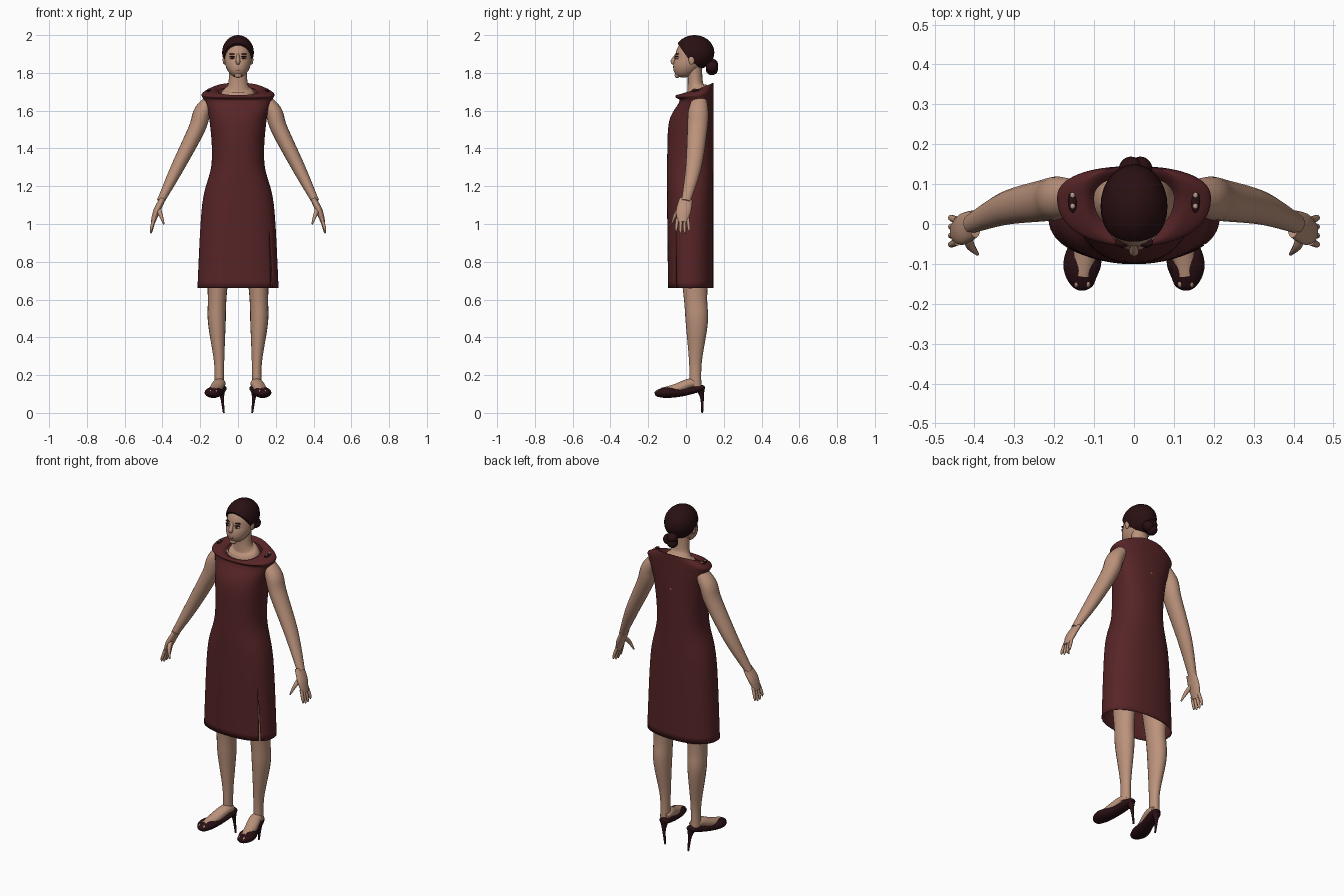
import bpy, bmesh
from math import sin, cos, pi, copysign, radians
from mathutils import Vector

if "Cube" in bpy.data.objects:
    bpy.data.objects.remove(bpy.data.objects["Cube"])

FORWARD = Vector((0, 1, 0))
UP = Vector((0, 0, 1))


def material(name, red, green, blue):
    mat = bpy.data.materials.new(name)
    mat.use_nodes = True
    colour = (red, green, blue, 1)
    mat.diffuse_color = colour
    mat.node_tree.nodes["Principled BSDF"].inputs["Base Color"].default_value = colour
    return mat


SKIN = material("skin", .5, .29, .2)
CLOTH = material("dark red cloth", .095, .018, .02)
HAIR = material("dark hair", .022, .005, .006)
LEATHER = material("shoe leather", .022, .005, .007)
WHITE = material("eye white", .5, .4, .35)
LIP = material("lip", .36, .15, .12)
BUTTON = material("pale button", .45, .32, .26)


def finish(bm, name, mat):
    bmesh.ops.remove_doubles(bm, verts=bm.verts, dist=.00001)
    bmesh.ops.recalc_face_normals(bm, faces=bm.faces)
    mesh = bpy.data.meshes.new(name)
    bm.to_mesh(mesh)
    bm.free()
    mesh.materials.append(mat)
    mesh.shade_smooth()
    mesh.set_sharp_from_angle(angle=radians(60))
    part = bpy.data.objects.new(name, mesh)
    bpy.context.scene.collection.objects.link(part)
    return part


def spline(rows, steps=8):
    """Smooth curve through the rows."""
    result = []
    last = len(rows) - 1
    for i in range(last):
        before, start, end, after = (Vector(rows[max(0, min(last, i + k))]) for k in range(-1, 3))
        leave, arrive = (end - before) / 2, (after - start) / 2
        for step in range(steps):
            t = step / steps
            ease = t * t * (3 - 2 * t)
            result.append(start.lerp(end, ease) + leave * t * (1 - t) ** 2 - arrive * t * t * (1 - t))
    return result + [Vector(rows[last])]


def loft(name, rings, mat, caps=True):
    """Join open rings whose first and last points meet."""
    bm = bmesh.new()
    loops = [[bm.verts.new(point) for point in ring] for ring in rings]
    for low, high in zip(loops, loops[1:]):
        for i in range(len(low) - 1):
            bm.faces.new((low[i], low[i + 1], high[i + 1], high[i]))
    if caps:
        bm.faces.new(loops[0][1:])
        bm.faces.new(loops[-1][1:])
    return finish(bm, name, mat)


def tube(name, rows, mat, side=1, ratio=1, axis=FORWARD, sides=20):
    """Rows are x, y, z and radius; ratio scales the radius along the axis."""
    rows = spline([(side * x, y, z, radius) for x, y, z, radius in rows])
    rings = []
    for i, row in enumerate(rows):
        along = (rows[min(i + 1, len(rows) - 1)] - rows[max(i - 1, 0)]).to_3d().normalized()
        across = axis.cross(along).normalized() * row.w
        depth = along.cross(across) * ratio
        angles = [2 * pi * k / sides for k in range(sides + 1)]
        rings.append([row.to_3d() + across * cos(a) + depth * sin(a) for a in angles])
    return loft(name, rings, mat)


def ball(name, centre, size, mat, lean=0, cut=None):
    """Ellipsoid; its lower half can lean forward, and a plane can cut it."""
    bm = bmesh.new()
    bmesh.ops.create_uvsphere(bm, u_segments=28, v_segments=18, radius=1)
    for vert in bm.verts:
        shift = FORWARD * lean * min(0, vert.co.z)
        vert.co = Vector(centre) + Vector(size) * Vector((0, 0, 0)).dot(UP) + shift + Vector(
            [scale * k for scale, k in zip(size, vert.co)])
    if cut:
        point, normal = cut
        bmesh.ops.bisect_plane(bm, geom=bm.verts[:] + bm.edges[:] + bm.faces[:],
                               plane_co=point, plane_no=normal, clear_inner=True)
        bmesh.ops.holes_fill(bm, edges=[edge for edge in bm.edges if edge.is_boundary], sides=0)
    return finish(bm, name, mat)


# Dress with slit, slanted neckline and turned-in collar: height, half width, front
SILHOUETTE = [(.66, .215, -.095), (1.1, .19, -.1), (1.32, .14, -.1), (1.54, .15, -.09),
              (1.65, .18, -.035), (1.69, .19, -.055), (1.715, .13, -.05), (1.7, .1, -.02)]
rings = []
for height, width, front in spline(SILHOUETTE):
    back = min(.145, width + .02)
    middle = .02 + .045 * max(0, min(1, (height - 1.2) / .4))
    slant = max(0, height - 1.65) / 2
    slit = max(0, .95 - height) / 5
    ring = []
    for i in range(65):
        angle = -.62 + slit / 2 + (2 * pi - slit) * i / 64
        across, along = (copysign(abs(k) ** .88, k) for k in (cos(angle), sin(angle)))
        reach = back - middle if along > 0 else middle - front
        ring.append((width * across, middle + reach * along, height + slant * along))
    rings.append(ring)
dress = loft("dress", rings, CLOTH, caps=False)
dress.modifiers.new("cloth thickness", "SOLIDIFY").thickness = .003

# Neck, chest and head
tube("neck_and_chest", [(0, .05, 1.55, .12), (0, .06, 1.69, .09), (0, .05, 1.74, .052),
                        (0, .045, 1.85, .05)], SKIN, ratio=.8)
ball("head", (0, .03, 1.88), (.072, .087, .105), SKIN, lean=.045)
tube("nose", [(0, -.05, 1.9, .006), (0, -.069, 1.862, .012), (0, -.06, 1.85, .009)], SKIN)
ball("lips", (0, -.056, 1.815), (.021, .011, .008), LIP)
ball("chin", (0, -.046, 1.787), (.02, .014, .014), SKIN)

# Hair cap cut along the hairline, with a knotted bun
ball("hair", (0, .045, 1.908), (.084, .105, .092), HAIR, cut=((0, -.045, 1.957), (0, 1, .7)))
for i in range(3):
    turn = 2 * pi * i / 3
    ball(f"bun_{i}", (.016 * cos(turn), .137, 1.832 + .016 * sin(turn)), (.03, .032, .03), HAIR)

for name, side in (("left", 1), ("right", -1)):
    # Facial features
    ball(name + "_eye", (side * .03, -.047, 1.879), (.014, .012, .007), WHITE)
    ball(name + "_iris", (side * .03, -.055, 1.879), (.007, .006, .006), HAIR)
    ball(name + "_lash", (side * .03, -.048, 1.886), (.016, .012, .003), HAIR)
    ball(name + "_brow", (side * .03, -.045, 1.9), (.018, .011, .003), HAIR)
    ball(name + "_ear", (side * .072, .03, 1.87), (.009, .016, .026), SKIN)

    # Arm and hand
    tube(name + "_arm", [(.15, .07, 1.65, .035), (.19, .065, 1.59, .045), (.22, .06, 1.5, .044),
                         (.32, .04, 1.3, .035), (.41, 0, 1.12, .02)], SKIN, side, ratio=1.2)
    tube(name + "_palm", [(.4, 0, 1.13, .016), (.43, -.013, 1.07, .018),
                          (.45, -.02, 1.01, .012)], SKIN, side, ratio=2.2)
    for i in range(4):
        spread = 1.5 - i
        tip = .945 + .01 * abs(spread)
        tube(f"{name}_finger_{i}", [(.443, .018 * spread - .018, 1.03, .009),
                                    (.458, .022 * spread - .018, tip + .02, .008),
                                    (.461, .023 * spread - .018, tip, .003)], SKIN, side, sides=10)
    tube(name + "_thumb", [(.42, -.025, 1.08, .013), (.41, -.055, 1.05, .011),
                           (.392, -.076, 1, .004)], SKIN, side, sides=10)

    # Leg and foot
    tube(name + "_leg", [(.1, .04, .9, .07), (.11, .05, .62, .05), (.112, .057, .48, .047),
                         (.1, .05, .27, .027), (.1, .05, .14, .025)], SKIN, side, ratio=1.25)
    tube(name + "_foot", [(.092, .07, .15, .025), (.1, .02, .155, .033), (.12, -.06, .125, .033),
                          (.13, -.13, .115, .022)], SKIN, side, ratio=.8, axis=UP)

    # Shoe with open toe and stiletto heel
    tube(name + "_shoe", [(.088, .1, .135, .012), (.09, .07, .13, .03), (.11, -.02, .11, .036),
                          (.13, -.1, .108, .047), (.13, -.15, .103, .03),
                          (.13, -.165, .1, .012)], LEATHER, side, ratio=.62, axis=UP)
    tube(name + "_heel", [(.088, .075, .13, .024), (.084, .085, .08, .01),
                          (.075, .086, 0, .005)], LEATHER, side, sides=12)
    for i in range(3):
        ball(f"{name}_toe_{i}", (side * (.116 + .014 * i), -.147, .113), (.007, .012, .009), SKIN)

    # Shoulder tab with buttons
    ball(name + "_shoulder_tab", (side * .154, .058, 1.707), (.011, .03, .008), LEATHER)
    for label, y in (("front", .045), ("back", .072)):
        ball(f"{name}_{label}_button", (side * .154, y, 1.713), (.006, .007, .004), BUTTON)
